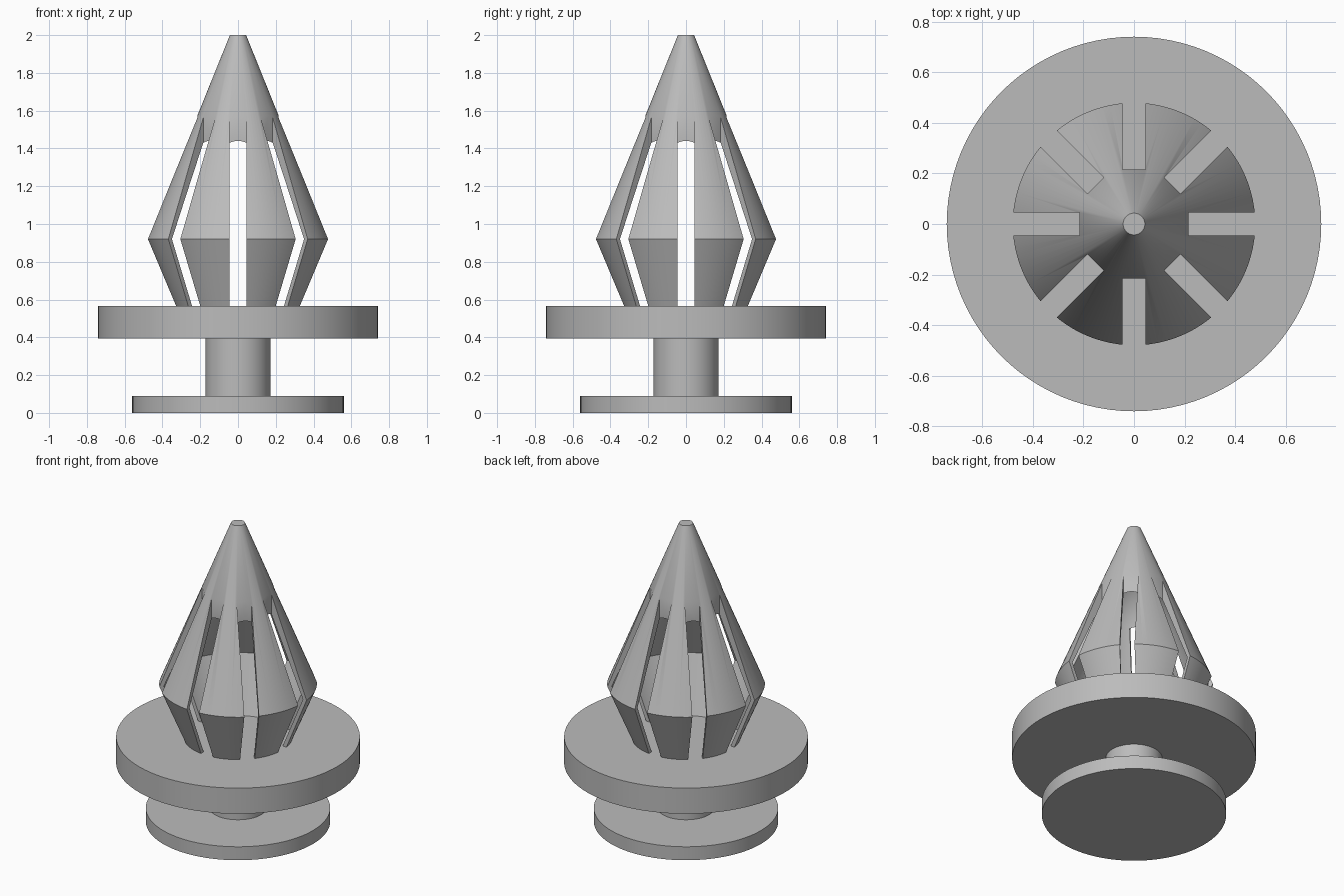
import bpy
import bmesh
import math
from mathutils import Matrix

cube = bpy.data.objects.get("Cube")
if cube:
    bpy.data.objects.remove(cube, do_unlink=True)

SEGMENTS = 96
GREY = (0.5, 0.5, 0.5, 1)

grey = bpy.data.materials.new("grey plastic")
grey.use_nodes = True
grey.diffuse_color = GREY
grey.node_tree.nodes["Principled BSDF"].inputs["Base Color"].default_value = GREY


def make_object(name, bm):
    bmesh.ops.recalc_face_normals(bm, faces=bm.faces)
    mesh = bpy.data.meshes.new(name)
    bm.to_mesh(mesh)
    bm.free()
    mesh.materials.append(grey)
    obj = bpy.data.objects.new(name, mesh)
    bpy.context.collection.objects.link(obj)
    return obj


def activate(obj):
    bpy.ops.object.select_all(action='DESELECT')
    obj.select_set(True)
    bpy.context.view_layer.objects.active = obj


def smooth(obj):
    activate(obj)
    bpy.ops.object.shade_smooth_by_angle(angle=math.radians(30))


def lathe(name, profile):
    """Revolve (radius, height) points about the z axis."""
    bm = bmesh.new()
    verts = [bm.verts.new((r, 0, z)) for r, z in profile]
    edges = [bm.edges.new(pair) for pair in zip(verts, verts[1:])]
    bmesh.ops.spin(bm, geom=verts + edges, cent=(0, 0, 0), axis=(0, 0, 1),
                   angle=math.tau, steps=SEGMENTS)
    bmesh.ops.remove_doubles(bm, verts=bm.verts, dist=0.0001)
    return make_object(name, bm)


def disc(name, radius, bottom, top):
    smooth(lathe(name, [(0, bottom), (radius, bottom), (radius, top), (0, top)]))


# Base plates and stem
disc("bottom_plate", 0.56, 0, 0.09)
disc("stem", 0.172, 0.08, 0.41)
disc("flange", 0.74, 0.395, 0.567)

# Hollow barbed head
head = lathe("clip_head", [(0, 2), (0.043, 2), (0.479, 0.92), (0.328, 0.56),
                           (0.3, 0.56), (0.452, 0.92), (0.215, 1.44), (0, 1.9)])

# Eight radial slots that split the head into petals
bm = bmesh.new()
for i in range(8):
    bmesh.ops.create_cube(bm, size=1, matrix=(
        Matrix.Rotation(i * math.tau / 8, 4, 'Z')
        @ Matrix.Translation((0.415, 0, 1.1))
        @ Matrix.Diagonal((0.4, 0.09, 1.2, 1))))
cutter = make_object("slot_cutter", bm)
cutter.hide_render = True

cut = head.modifiers.new("slots", 'BOOLEAN')
cut.operation = 'DIFFERENCE'
cut.solver = 'EXACT'
cut.object = cutter
activate(head)
bpy.ops.object.modifier_apply(modifier=cut.name)
bpy.data.objects.remove(cutter, do_unlink=True)
smooth(head)
